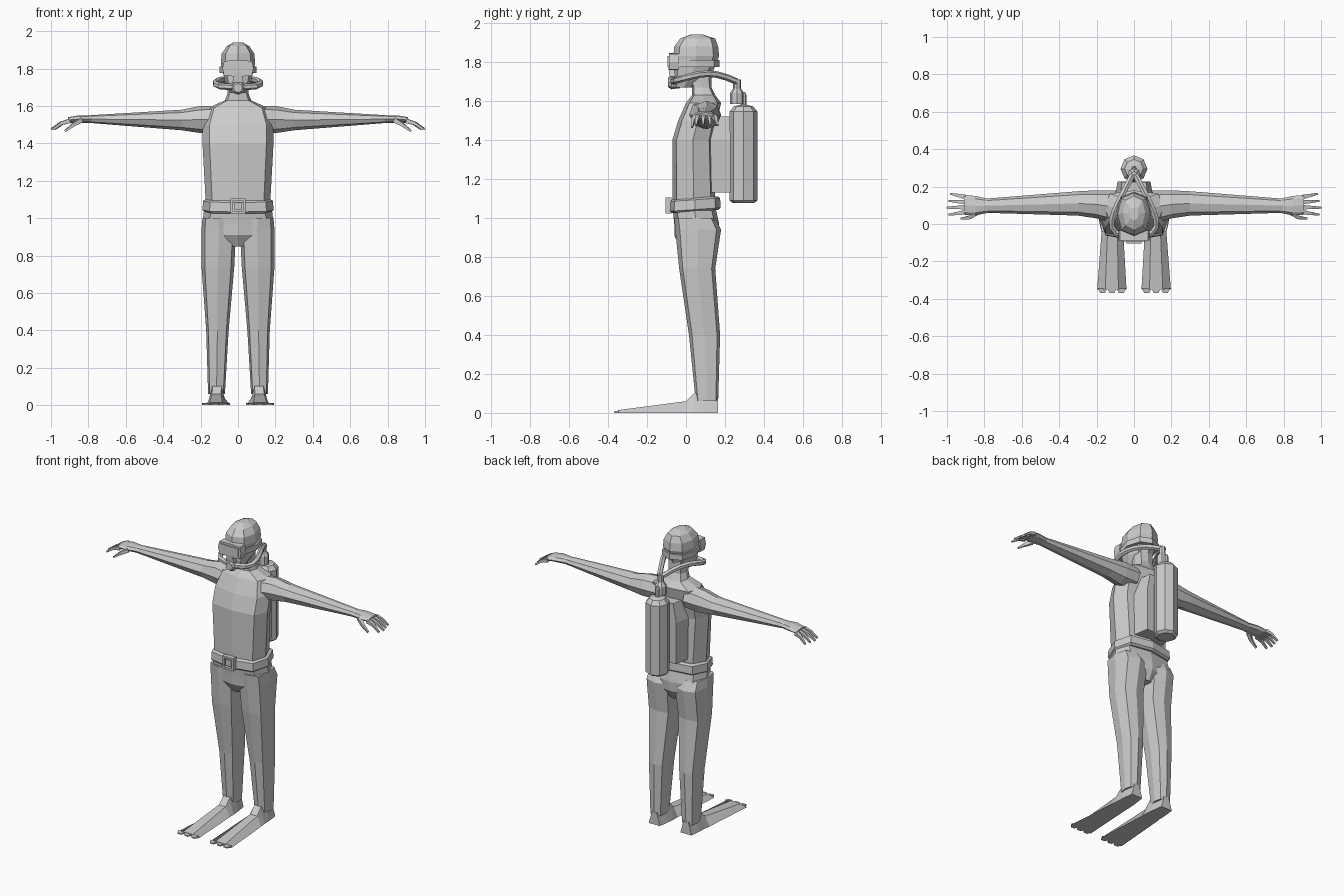
import bpy, bmesh, math
from mathutils import Vector

default_cube = bpy.data.objects.get("Cube")
if default_cube:
    bpy.data.objects.remove(default_cube, do_unlink=True)

shade = 0.6
grey = bpy.data.materials.new("neutral_grey")
grey.use_nodes = True
grey.diffuse_color = (shade, shade, shade, 1)
grey.node_tree.nodes["Principled BSDF"].inputs["Base Color"].default_value = grey.diffuse_color


# Cross-section outlines inside a unit square
def octagon(corner):
    quarter = [Vector((1, 0)), Vector((corner, corner))]
    turns = [(p.x, p.y) for p in quarter], [(-p.y, p.x) for p in quarter]
    half = turns[0] + turns[1]
    return half + [(-a, -b) for a, b in half]


def trapezoid(top_width):
    return [(1, -1), (top_width, 1), (-top_width, 1), (-1, -1)]


SQUARISH, ROUND, BOX, FOOT = octagon(0.8), octagon(0.72), trapezoid(1), trapezoid(0.45)


def finish(name, bm, mirror):
    if mirror:
        copied = bmesh.ops.duplicate(bm, geom=bm.verts[:] + bm.edges[:] + bm.faces[:])["geom"]
        for item in copied:
            if isinstance(item, bmesh.types.BMVert):
                item.co.x *= -1
    bmesh.ops.recalc_face_normals(bm, faces=bm.faces[:])
    mesh = bpy.data.meshes.new(name)
    bm.to_mesh(mesh)
    bm.free()
    mesh.materials.append(grey)
    part = bpy.data.objects.new(name, mesh)
    bpy.context.collection.objects.link(part)
    return part


def skin(name, rings, mirror):
    bm = bmesh.new()
    loops = [[bm.verts.new(point) for point in ring] for ring in rings]
    for lower, upper in zip(loops, loops[1:]):
        for i in range(len(lower)):
            bm.faces.new((lower[i - 1], lower[i], upper[i], upper[i - 1]))
    bm.faces.new(loops[0])
    bm.faces.new(loops[-1])
    return finish(name, bm, mirror)


def loft(name, axis, stations, shape=SQUARISH, mirror=False):
    """Station: position on the axis, then low and high of the other two axes."""
    rings = []
    for place, low_u, high_u, low_v, high_v in stations:
        ring = []
        for a, b in shape:
            point = [low_u + (high_u - low_u) * (a + 1) / 2, low_v + (high_v - low_v) * (b + 1) / 2]
            point.insert("xyz".index(axis), place)
            ring.append(point)
        rings.append(ring)
    return skin(name, rings, mirror)


def column(name, stations, shape=SQUARISH):
    """Upright centred loft: height, half width, front, back."""
    return loft(name, "z", [(z, -w, w, front, back) for z, w, front, back in stations], shape)


def block(name, centre, size, mirror=False):
    (x, y, z), (w, d, h) = centre, [s / 2 for s in size]
    return loft(name, "z", [(z + k * h, x - w, x + w, y - d, y + d) for k in (-1, 1)], BOX, mirror)


def tube(name, points, start_radius, end_radius, sides, mirror=False):
    path = [Vector(p) for p in points]
    last = len(path) - 1
    rings = []
    for i, point in enumerate(path):
        along = path[min(i + 1, last)] - path[max(i - 1, 0)]
        side = along.cross(Vector((0, 0, 1))).normalized()
        up = side.cross(along).normalized()
        radius = start_radius + (end_radius - start_radius) * i / last
        angles = [math.tau * (k + 0.5) / sides for k in range(sides)]
        rings.append([point + radius * (math.cos(t) * side + math.sin(t) * up) for t in angles])
    return skin(name, rings, mirror)


def turned(name, y, profile):
    """Upright eight-sided part from height and radius pairs."""
    return column(name, [(z, r, y - r, y + r) for z, r in profile], octagon(math.sqrt(0.5)))


# Body
column("torso", [(1.04, .17, -.07, .15), (1.4, .19, -.07, .14), (1.5, .19, -.04, .16),
                 (1.59, .16, 0, .18), (1.63, .07, .03, .15), (1.67, .055, .03, .13), (1.76, .055, 0, .13)])
column("head", [(1.67, .04, -.06, .03), (1.73, .07, -.07, .13), (1.83, .092, -.065, .17),
                (1.88, .087, -.06, .165), (1.92, .06, -.03, .15), (1.94, .025, .02, .09)], octagon(0.75))
column("pelvis", [(1.06, .18, -.07, .15), (.97, .19, -.06, .17), (.91, .13, -.06, .17), (.85, .03, -.03, .14)])
loft("legs", "z", [(1, .02, .19, -.06, .15), (.94, .01, .195, -.055, .18), (.74, .02, .195, -.035, .15),
                   (.4, .05, .17, .015, .175), (.06, .07, .16, .05, .165)], mirror=True)

# Arms and hands
loft("arms", "x", [(.1, 0, .18, 1.46, 1.6), (.2, .03, .18, 1.455, 1.6), (.3, .045, .175, 1.47, 1.58),
                   (.8, .06, .135, 1.51, 1.55)], ROUND, mirror=True)
loft("palms", "x", [(.78, .06, .135, 1.51, 1.55), (.85, .045, .15, 1.51, 1.55),
                    (.91, .05, .155, 1.51, 1.54)], ROUND, mirror=True)
for i, finger in enumerate(("index", "middle", "ring", "little")):
    root = Vector((.9, .063 + .027 * i, 1.52))
    tip = Vector((1 - .01 * abs(i - 1), .05 + .037 * i, 1.475))
    knuckle = (root + tip) / 2 + Vector((0, 0, .01))
    tube(finger + "_fingers", [root, knuckle, tip], .017, .007, 4, mirror=True)
tube("thumbs", [(.84, .06, 1.525), (.88, .035, 1.5), (.925, .03, 1.465)], .019, .007, 4, mirror=True)

# Swim fins with a three-lobed tip
loft("fins", "y", [(.165, .075, .155, 0, .08), (.09, .065, .163, 0, .11), (.04, .06, .165, 0, .1),
                   (0, .06, .17, 0, .06), (-.35, .04, .197, 0, .014)], FOOT, mirror=True)
lobe = .05
for i in range(3):
    left = .043 + lobe * i
    right = left + lobe
    inset = lobe / 4
    loft("fin_lobes", "y", [(-.345, left, right, 0, .012), (-.37, left + inset, right - inset, 0, .008)],
         BOX, mirror=True)

# Belt, lower at the front, and its buckle
belt = column("belt", [(1.03, .178, -.078, .165), (1.04, .19, -.088, .178),
                       (1.09, .187, -.085, .175), (1.1, .17, -.07, .16)])
for vert in belt.data.vertices:
    vert.co.z += .07 * vert.co.y
for z in (1.03, 1.1):
    block("buckle_rail", (0, -.09, z), (.08, .03, .012))
block("buckle_sides", (.034, -.09, 1.065), (.012, .03, .08), mirror=True)
block("buckle_tongue", (0, -.09, 1.065), (.04, .02, .04))

# Diving mask: frame, lens, nose pocket and strap
loft("mask_frame", "y", [(y, -.083, .083, 1.757, 1.845) for y in (-.035, -.088)], octagon(0.9))
block("mask_lens", (0, -.09, 1.802), (.13, .008, .057))
column("nose_pocket", [(1.725, .03, -.085, -.04), (1.79, .014, -.092, -.04)], BOX)
column("mask_strap", [(z, .098, -.065, .173) for z in (1.775, 1.81)], octagon(0.75))

# Mouthpiece and breathing hoses arching around the neck
loft("mouthpiece", "y", [(y, -r, r, 1.696 - r, 1.696 + r) for y, r in ((-.03, .03), (-.075, .036), (-.092, .024))],
     ROUND)
hose_path = []
for i in range(9):
    t = i / 8
    hose_path.append((.01 + .11 * math.sin(math.pi * t ** .6), -.07 + .33 * t ** 1.3,
                      1.7 + .04 * math.sin(math.pi * t ** 1.5)))
tube("breathing_hoses", hose_path, .017, .017, 6, mirror=True)

# Air tank, valve, regulator and back mount
turned("air_tank", .295, [(1.077, .055), (1.09, .072), (1.545, .072), (1.572, .05), (1.58, .02)])
turned("tank_valve", .295, [(1.57, .015), (1.63, .015), (1.645, .008)])
turned("regulator", .262, [(1.585, .036), (1.64, .036), (1.665, .02), (1.71, .02)])
column("back_mount", [(1.13, .11, .1, .228), (1.4, .11, .1, .228), (1.52, .08, .1, .225)], trapezoid(0.8))
